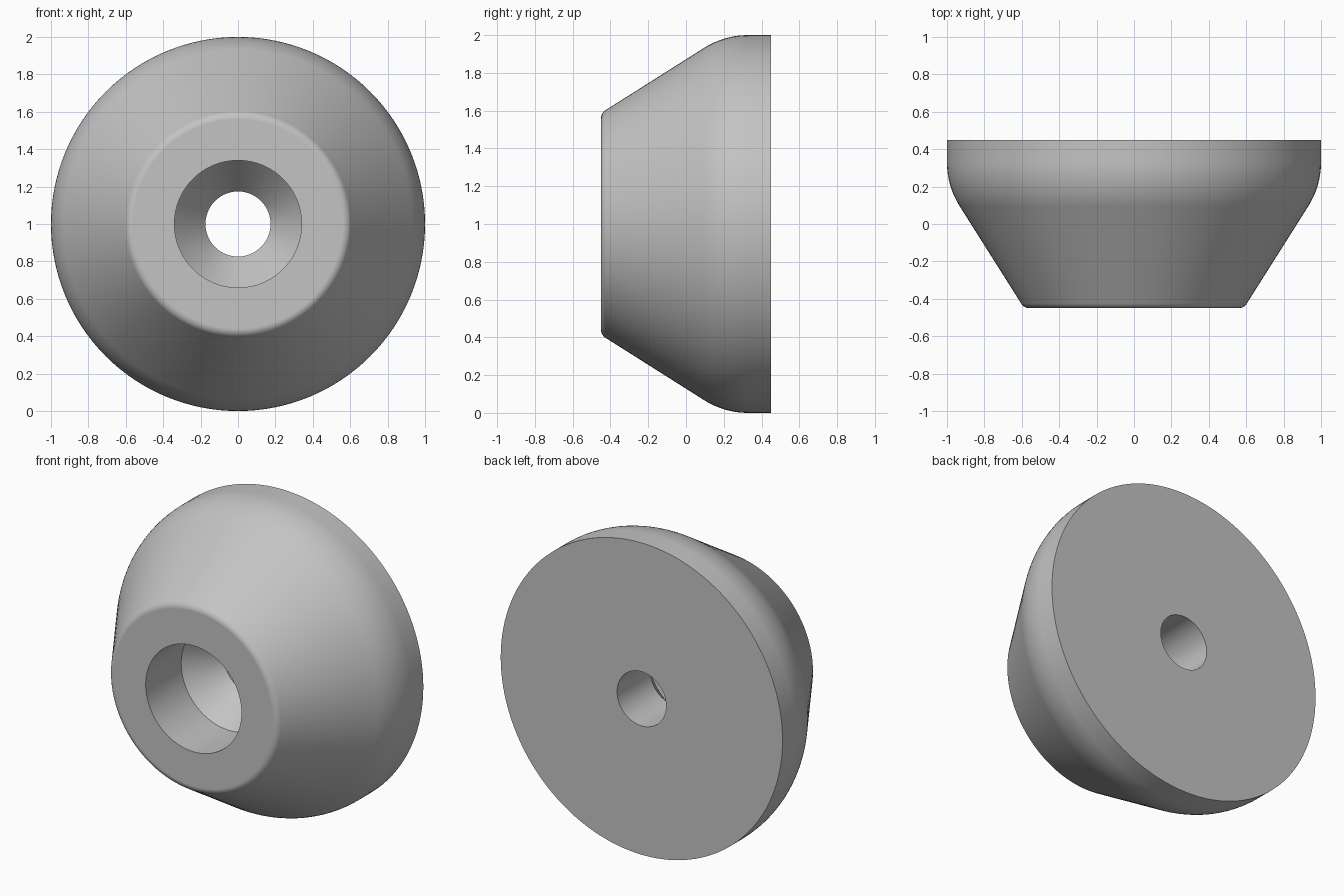
import bpy, bmesh
from math import sin, cos, tan, radians, pi
from mathutils import Vector

cube = bpy.data.objects.get("Cube")
if cube:
    bpy.data.objects.remove(cube, do_unlink=True)

FRONT, BACK = -0.45, 0.45
SLOPE = radians(32.3)          # flare of the outer cone
BIG, SMALL = 0.44, 0.05        # rounding radii at the rim and the nose
RIM_END = 0.33                 # where the straight rim begins


def arc(cy, cr, radius, start, end, steps):
    """Points (y, r) on an arc, angles measured from +r towards -y."""
    angles = [start + (end - start) * i / steps for i in range(steps + 1)]
    return [(cy - radius * sin(a), cr + radius * cos(a)) for a in angles]


# Outer profile: straight rim, large rounding, cone, small nose rounding
rim_round = arc(RIM_END, 1 - BIG, BIG, 0, SLOPE, 14)
y0, r0 = rim_round[-1]
corner_r = r0 - (y0 - FRONT) * tan(SLOPE)
flat_r = corner_r - SMALL * tan((pi / 2 - SLOPE) / 2)
nose_round = arc(FRONT + SMALL, flat_r, SMALL, SLOPE, pi / 2, 10)

# Bore profile: wide recess, tapered seat, narrow through hole
bore = [(FRONT, 0.34), (-0.09, 0.34), (0.11, 0.174), (BACK, 0.174)]
profile = [(BACK, 1.0)] + rim_round + nose_round + bore

# Turn the closed profile around the y axis
bm = bmesh.new()
verts = [bm.verts.new((0, y, 1 + r)) for y, r in profile]
edges = [bm.edges.new((v, verts[i - 1])) for i, v in enumerate(verts)]
bmesh.ops.spin(bm, geom=verts + edges, cent=Vector((0, 0, 1)), axis=Vector((0, 1, 0)),
               angle=2 * pi, steps=128, use_merge=True)
bmesh.ops.remove_doubles(bm, verts=bm.verts, dist=0.0001)
bmesh.ops.recalc_face_normals(bm, faces=bm.faces)
mesh = bpy.data.meshes.new("tapered_foot")
bm.to_mesh(mesh)
bm.free()

foot = bpy.data.objects.new("tapered_foot", mesh)
bpy.context.collection.objects.link(foot)

# Plain grey material
grey = bpy.data.materials.new("plain grey")
grey.use_nodes = True
colour = (0.55, 0.55, 0.55, 1)
grey.diffuse_color = colour
grey.node_tree.nodes["Principled BSDF"].inputs["Base Color"].default_value = colour
mesh.materials.append(grey)

# Smooth rounds, crisp hole and back edges
bpy.ops.object.select_all(action='DESELECT')
foot.select_set(True)
bpy.context.view_layer.objects.active = foot
bpy.ops.object.shade_smooth_by_angle(angle=radians(30))
weighted = foot.modifiers.new("flat_face_normals", 'WEIGHTED_NORMAL')
weighted.keep_sharp = True
